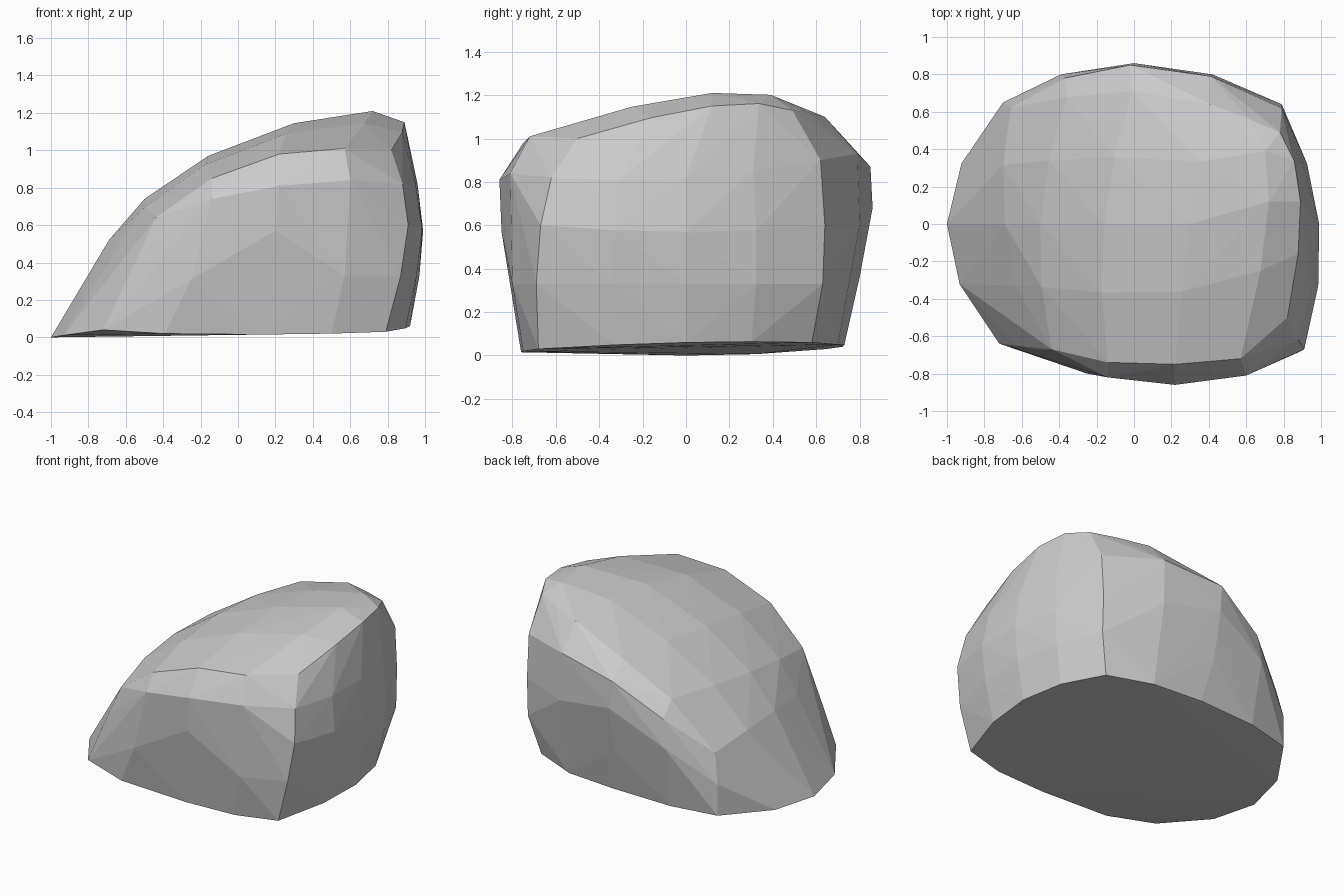
import bpy, bmesh
from mathutils import Vector

# Ribs run across the body from front to back: (front edge, crown, back edge).
# They start at the low left rim, climb the slope, and drop down the right face.
RIBS = [
    ((-.72, -.64, .04), (-1.0, 0, 0), (-.70, .65, .03)),
    ((-.63, -.65, .24), (-.85, 0, .23), (-.70, .65, .25)),
    ((-.53, -.67, .43), (-.69, 0, .52), (-.66, .62, .45)),
    ((-.44, -.67, .64), (-.50, 0, .74), (-.36, .68, .77)),
    ((-.14, -.74, .85), (-.16, 0, .97), (-.01, .71, .97)),
    ((.22, -.75, .98), (.30, 0, 1.145), (.41, .64, 1.10)),
    ((.57, -.72, 1.01), (.72, .12, 1.21), (.62, .56, 1.12)),
    ((.82, -.50, 1.00), (.89, .12, 1.15), (.78, .49, 1.13)),
    ((.88, -.62, .82), (.96, 0, .82), (.79, .62, .90)),
    ((.91, -.67, .60), (.99, 0, .57), (.79, .64, .60)),
    ((.87, -.69, .33), (.97, 0, .33), (.79, .63, .33)),
    ((.79, -.68, .03), (.92, 0, .06), (.72, .58, .06)),
]
# Swelling of the two long sides
FRONT = [(-.14, -.82, .74), (.22, -.86, .81), (.60, -.81, .84), (.20, -.85, .57),
         (.57, -.80, .33), (-.25, -.80, .31),
         (-.39, -.74, .02), (.13, -.76, .015), (.50, -.75, .02)]
BACK = [(-.37, .78, .67), (-.02, .85, .87), (.41, .79, .93), (0, .86, .68),
        (.42, .80, .60), (-.39, .80, .48), (0, .80, .36),
        (-.38, .72, .04), (.05, .73, .05), (.42, .70, .05)]


def bow(a, b, c, t):
    """Point on the smooth arch through a, b, c at t = -1, 0, 1."""
    a, b, c = map(Vector, (a, b, c))
    return a * (t * (t - 1) / 2) + b * (1 - t * t) + c * (t * (t + 1) / 2)


# Faceted shell wrapped around ribs and side swellings
bm = bmesh.new()
for rib in RIBS:
    for t in (-1, -.5, 0, .5, 1):
        bm.verts.new(bow(*rib, t))
for p in FRONT + BACK:
    bm.verts.new(p)
hull = bmesh.ops.convex_hull(bm, input=bm.verts[:])
loose = [v for v in bm.verts if not v.link_faces]
bmesh.ops.delete(bm, geom=loose, context='VERTS')
bmesh.ops.recalc_face_normals(bm, faces=bm.faces[:])

mesh = bpy.data.meshes.new("boulder")
bm.to_mesh(mesh)
bm.free()
bpy.context.collection.objects.link(bpy.data.objects.new("boulder", mesh))
